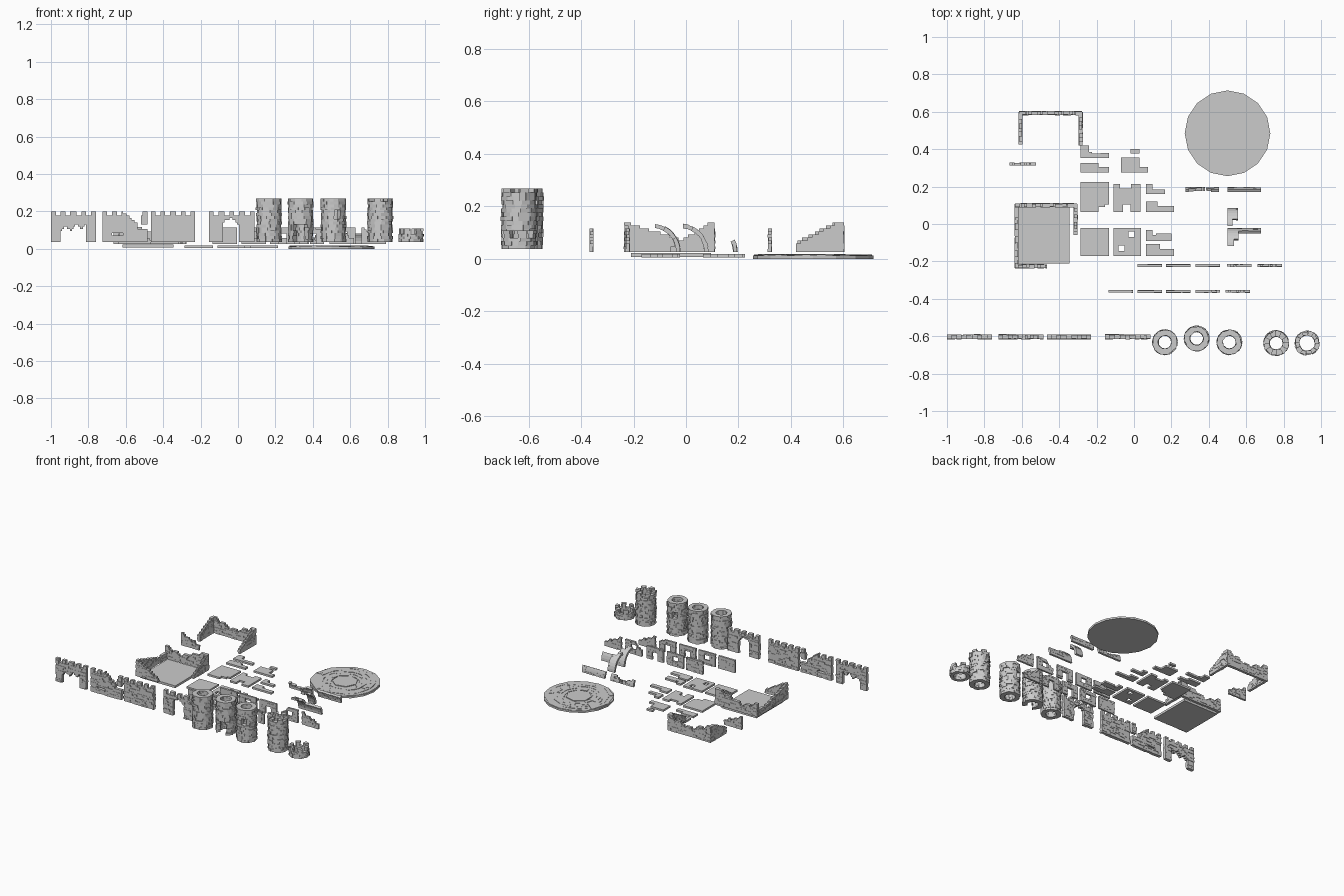
import bpy, bmesh, random
from math import sin, cos, pi, tau, hypot
from mathutils import Vector

if "Cube" in bpy.data.objects:
    bpy.data.objects.remove(bpy.data.objects["Cube"])

random.seed(7)


def finish(name, bm):
    bmesh.ops.recalc_face_normals(bm, faces=bm.faces)
    me = bpy.data.meshes.new(name)
    bm.to_mesh(me)
    bm.free()
    ob = bpy.data.objects.new(name, me)
    bpy.context.collection.objects.link(ob)
    return ob


def hexa(bm, pts):
    v = [bm.verts.new(p) for p in pts]
    for f in ((0, 1, 2, 3), (4, 5, 6, 7), (0, 1, 5, 4), (1, 2, 6, 5), (2, 3, 7, 6), (3, 0, 4, 7)):
        bm.faces.new([v[i] for i in f])


def masonry(name, nu, nv, keep, place, jit, brick=(3, 6), ring=False):
    """Courses of bricks on a u,v grid; place(u, v, side, jitter) gives a point."""
    bm = bmesh.new()
    for r in range(nv):
        off = random.random() if ring else 0
        i = 0
        while i < nu:
            if not keep(((i + .5) / nu + off) % 1, (r + .5) / nv):
                i += 1
                continue
            j, n = i, random.randint(*brick)
            while j < nu and j - i < n and keep(((j + .5) / nu + off) % 1, (r + .5) / nv):
                j += 1
            a, b = i / nu + off, j / nu + off
            c, d = r / nv, (r + 1) / nv
            o, q = random.uniform(-jit, jit), random.uniform(-jit, jit)
            hexa(bm, [place(u, v, s, k) for s, k in ((1, o), (-1, q))
                      for u, v in ((a, c), (b, c), (b, d), (a, d))])
            i = j
    return finish(name, bm)


def wall(name, p, q, z0, z1, t, keep, rows=11):
    p, q = Vector((*p, 0)), Vector((*q, 0))
    d = q - p
    n = Vector((d.y, -d.x, 0)).normalized()

    def place(u, v, s, k):
        return p + d * u + n * s * (t / 2 + k) + Vector((0, 0, z0 + (z1 - z0) * v))
    masonry(name, max(8, round(d.length / .0085)), rows, keep, place, t * .12)


def tower(name, x, y, z0, z1, ro, ri, keep, rows):
    def place(u, v, s, k):
        r = ro + k if s > 0 else ri + k * .5
        return Vector((x + r * cos(u * tau), y + r * sin(u * tau), z0 + (z1 - z0) * v))
    masonry(name, 36, rows, keep, place, .0035, (2, 4), True)


def vault(name, x0, x1, yc, a1, keep, rows):
    def place(u, v, s, k):
        r = .096 + s * .008 + k
        return Vector((x0 + (x1 - x0) * u, yc + r * cos(a1 * v), .025 + r * 1.04 * sin(a1 * v)))
    masonry(name, max(5, round((x1 - x0) / .0085)), rows, keep, place, .0015)


def slab(name, rects, z0=.005, z1=.018):
    bm = bmesh.new()
    for a, b, c, d in rects:
        hexa(bm, [(x, y, z) for z in (z0, z1) for x, y in ((a, c), (b, c), (b, d), (a, d))])
    return finish(name, bm)


def solid(u, v):
    return True


def crenel(u, v):
    return v < .89 or int(u * 9) % 2 == 0


# large curtain walls
def collapsed(u, v):
    return crenel(u, v) and not (.22 < u < .8 and v < .34 + .25 * u + .06 * sin(u * 25))


def breached(u, v):
    return crenel(u, v) and not (v > .5 and .42 < u < .84 and v > 1.5 - 1.15 * u) \
        and not (.2 < u < .45 and .22 < v < .3) and not (u > .8 and .45 < v < .6)


def gate(u, v):
    x, z = abs(u - .48), v
    return crenel(u, v) and not (x < .165 and z < .52) and not hypot(x, (z - .52) * .7) < .165


for name, x0, x1, k in (("collapsed", -1, -.76, collapsed), ("breached", -.725, -.485, breached),
                        ("whole", -.465, -.23, crenel), ("gate", -.155, .088, gate)):
    wall("curtain_wall_" + name, (x0, -.603), (x1, -.603), .037, .2, .022, k, 14)


# round towers
def near(u, c, w):
    return abs((u - c + .5) % 1 - .5) < w


def tower_door(u, v):
    return not (near(u, .75, .1) and v < .38)


def tower_windows(u, v):
    return not (.55 < v < .72 and (near(u, .8, .05) or near(u, .3, .05)))


def tower_crenel(u, v):
    return v < .93 or int(u * 12) % 2 == 0


tower("tower_whole", .165, -.632, .037, .268, .067, .036, solid, 15)
tower("tower_door", .335, -.612, .037, .268, .067, .036, tower_door, 15)
tower("tower_windows", .51, -.632, .037, .268, .067, .036, tower_windows, 15)
tower("tower_battlement", .76, -.637, .037, .268, .067, .036, tower_crenel, 15)
tower("tower_crown", .925, -.637, .037, .108, .066, .042,
      lambda u, v: v < .62 or int(u * 12) % 2 == 0, 5)


# small wall panels in two rows
def window(u, v):
    return not (.36 < u < .64 and .4 < v < .75)


def door(u, v):
    return not (.33 < u < .67 and v < .66)


def ruin(u, v):
    return v < .95 - .6 * u + .07 * sin(u * 20)


def door_ruin(u, v):
    return door(u, v) and not (u > .5 and v > 1.35 - .6 * u)


def window_ruin(u, v):
    return window(u, v) and not (u < .4 and v > .45 + u)


for i, (x, k) in enumerate(((-.135, solid), (.02, window), (.172, door), (.33, door_ruin), (.49, ruin))):
    wall(f"front_panel_{i}", (x, -.36), (x + .13, -.36), .025, .115, .013, k, 8)
for i, (x, k) in enumerate(((.02, solid), (.172, window), (.33, door), (.497, window_ruin), (.66, ruin))):
    wall(f"middle_panel_{i}", (x, -.222), (x + .13, -.222), .025, .115, .013, k, 8)
wall("loose_panel", (-.665, .32), (-.525, .32), .025, .115, .014, ruin, 8)

# ruined house with plank floor
H = (.025, .138, .019)
wall("house_left_wall", (-.628, -.235), (-.628, .108), *H, lambda u, v: v < max(1.02 - .95 * u, .45 * u), 10)
wall("house_back_wall", (-.635, .1), (-.305, .1), *H, lambda u, v: v < .45 + .55 * abs(u - .35) / .6 + .08 * sin(u * 30), 10)
wall("house_right_wall", (-.312, -.06), (-.312, .108), *H, lambda u, v: v < .15 + .95 * u, 10)
wall("house_front_wall", (-.635, -.226), (-.465, -.226), *H, lambda u, v: v < 1.05 - .85 * u, 10)
slab("house_floor", [(-.618 + a * .091, -.527 + a * .091, -.21 + b * .0305, -.1795 + b * .0305)
                     for a in range(3) for b in range(10)], .006, .022)

# second ruin shell behind
wall("rear_back_wall", (-.615, .593), (-.278, .593), *H, lambda u, v: v < .5 + .5 * abs(u - .5) * 2 + .1 * sin(u * 28), 10)
wall("rear_left_wall", (-.607, .425), (-.607, .6), *H, lambda u, v: v < .38 + .75 * u, 10)
wall("rear_right_wall", (-.285, .42), (-.285, .6), *H, lambda u, v: v < .25 + .85 * u, 10)

# flat floor tiles, whole and broken
slab("floor_tile_whole", [(-.285, -.135, -.17, -.022)])
slab("floor_tile_holed", [(-.11, -.082, -.17, -.022), (-.082, -.052, -.17, -.145), (-.082, -.052, -.115, -.022),
                          (-.052, -.03, -.17, -.022), (-.03, .002, -.17, -.07), (-.03, .002, -.04, -.022),
                          (.002, .037, -.17, -.022)])
slab("floor_tile_split", [(.065, .118, -.092, -.06), (.065, .1, -.06, -.032), (.118, .2, -.092, -.05),
                          (.065, .215, -.17, -.135), (.065, .14, -.135, -.108)])
slab("floor_tile_chipped", [(-.285, -.19, .065, .225), (-.19, -.155, .09, .225), (-.155, -.135, .105, .225)])
slab("floor_tile_notched", [(-.11, -.06, .065, .105), (-.02, .035, .065, .105), (-.11, .035, .105, .19),
                            (-.11, -.075, .19, .215), (-.015, .035, .19, .215)])
slab("floor_tile_fragments", [(.065, .1, .16, .215), (.1, .165, .16, .185), (.065, .215, .065, .095),
                              (.065, .125, .095, .12)])
slab("floor_tile_corner", [(-.285, -.225, .353, .385), (-.285, -.24, .385, .42), (-.225, -.18, .353, .378),
                           (-.18, -.135, .353, .38), (-.285, -.135, .275, .305), (-.285, -.19, .305, .325)])
slab("floor_tile_remnant", [(-.018, .03, .378, .4), (-.07, .03, .305, .355), (-.07, .075, .275, .305)])

# broken barrel vault shards
vault("vault_long", .5, .68, -.125, 1.5, lambda u, v: v < .42 or u < .17 or (u < .32 and v < .7), 8)
vault("vault_short", .5, .555, -.018, 1.5, lambda u, v: v < .75 or u < .5, 8)
for i, (a, b, k) in enumerate(((.275, .38, ruin), (.385, .455, window_ruin), (.5, .68, solid))):
    vault(f"vault_foot_{i}", a, b, .092, .46, k, 4)

# round paved floor: base disc, raised stones and centre slab
bm = bmesh.new()
for r, z0, z1, n in ((.229, 0, .013, 16), (.085, .012, .018, 7)):
    for s in (0, 1):
        ring = [(r * cos(k * tau / n), r * sin(k * tau / n)) for k in range(n)]
        vs = [bm.verts.new((.5 + x, .485 + y, (z0, z1)[s])) for x, y in ring]
        bm.faces.new(vs)
        if s:
            for k in range(n):
                bm.faces.new((low[k], low[k - 1], vs[k - 1], vs[k]))
        low = vs
finish("round_floor", bm)


def pave(u, v, s, k):
    r = .09 + .135 * v
    return Vector((.5 + r * cos(u * tau), .485 + r * sin(u * tau), .016 + k if s > 0 else .011))


masonry("paving_stones", 32, 5, solid, pave, .0015, (2, 3), True)
